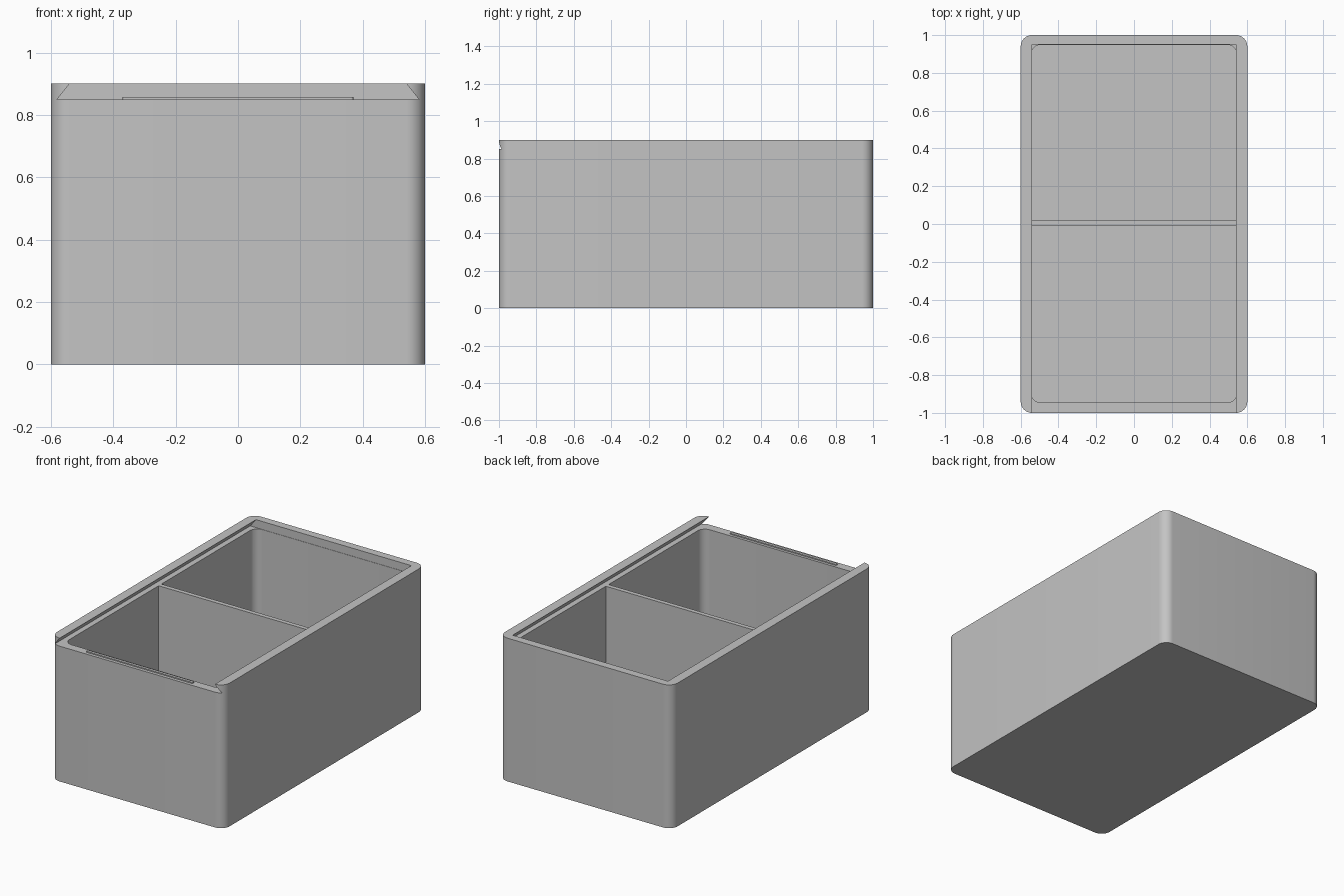
import bpy, bmesh, math

if "Cube" in bpy.data.objects:
    bpy.data.objects.remove(bpy.data.objects["Cube"])

grey = bpy.data.materials.new("plain grey")
grey.diffuse_color = (0.55, 0.55, 0.55, 1)
grey.use_nodes = True
grey.node_tree.nodes["Principled BSDF"].inputs["Base Color"].default_value = grey.diffuse_color


def prism(name, points, direction):
    """Solid made by sweeping a flat outline along a direction."""
    bm = bmesh.new()
    face = bm.faces.new([bm.verts.new(p) for p in points])
    swept = bmesh.ops.extrude_face_region(bm, geom=[face], use_keep_orig=True)
    moved = [g for g in swept["geom"] if isinstance(g, bmesh.types.BMVert)]
    bmesh.ops.translate(bm, verts=moved, vec=direction)
    bmesh.ops.recalc_face_normals(bm, faces=bm.faces)
    mesh = bpy.data.meshes.new(name)
    bm.to_mesh(mesh)
    bm.free()
    mesh.materials.append(grey)
    obj = bpy.data.objects.new(name, mesh)
    bpy.context.collection.objects.link(obj)
    return obj


def rounded(x0, x1, y0, y1, r, z, steps=10):
    """Outline of a rectangle with rounded corners."""
    corners = [(x1 - r, y1 - r), (x0 + r, y1 - r), (x0 + r, y0 + r), (x1 - r, y0 + r)]
    pts = []
    for k, (cx, cy) in enumerate(corners):
        for i in range(steps + 1):
            a = math.pi / 2 * (k + i / steps)
            pts.append((cx + r * math.cos(a), cy + r * math.sin(a), z))
    return pts


def cut(target, cutter):
    mod = target.modifiers.new("cut", "BOOLEAN")
    mod.operation, mod.solver, mod.object = "DIFFERENCE", "EXACT", cutter
    bpy.ops.object.select_all(action="DESELECT")
    bpy.context.view_layer.objects.active = target
    target.select_set(True)
    bpy.ops.object.modifier_apply(modifier=mod.name)
    bpy.data.objects.remove(cutter)


# Box body with rounded upright corners
box = prism("box_body", rounded(-0.6, 0.6, -1, 1, 0.06, 0), (0, 0, 0.9))

# Dovetail groove for a sliding lid, open at the front
groove = [(-0.58, -1.1, 0.85), (0.58, -1.1, 0.85), (0.524, -1.1, 0.92), (-0.524, -1.1, 0.92)]
cut(box, prism("groove_cutter", groove, (0, 2.05, 0)))

# Inner cavity
cut(box, prism("cavity_cutter", rounded(-0.545, 0.545, -0.945, 0.948, 0.05, 0.05), (0, 0, 0.82)))
bpy.ops.object.shade_smooth_by_angle(angle=math.radians(30))

# Cross wall between the two compartments
prism("divider", [(-0.545, -0.01, 0.05), (0.545, -0.01, 0.05),
                  (0.545, 0.018, 0.05), (-0.545, 0.018, 0.05)], (0, 0, 0.8))

# Low catch ridge on the front rim
prism("catch_ridge", rounded(-0.37, 0.37, -0.98, -0.962, 0.007, 0.847, 4), (0, 0, 0.01))
